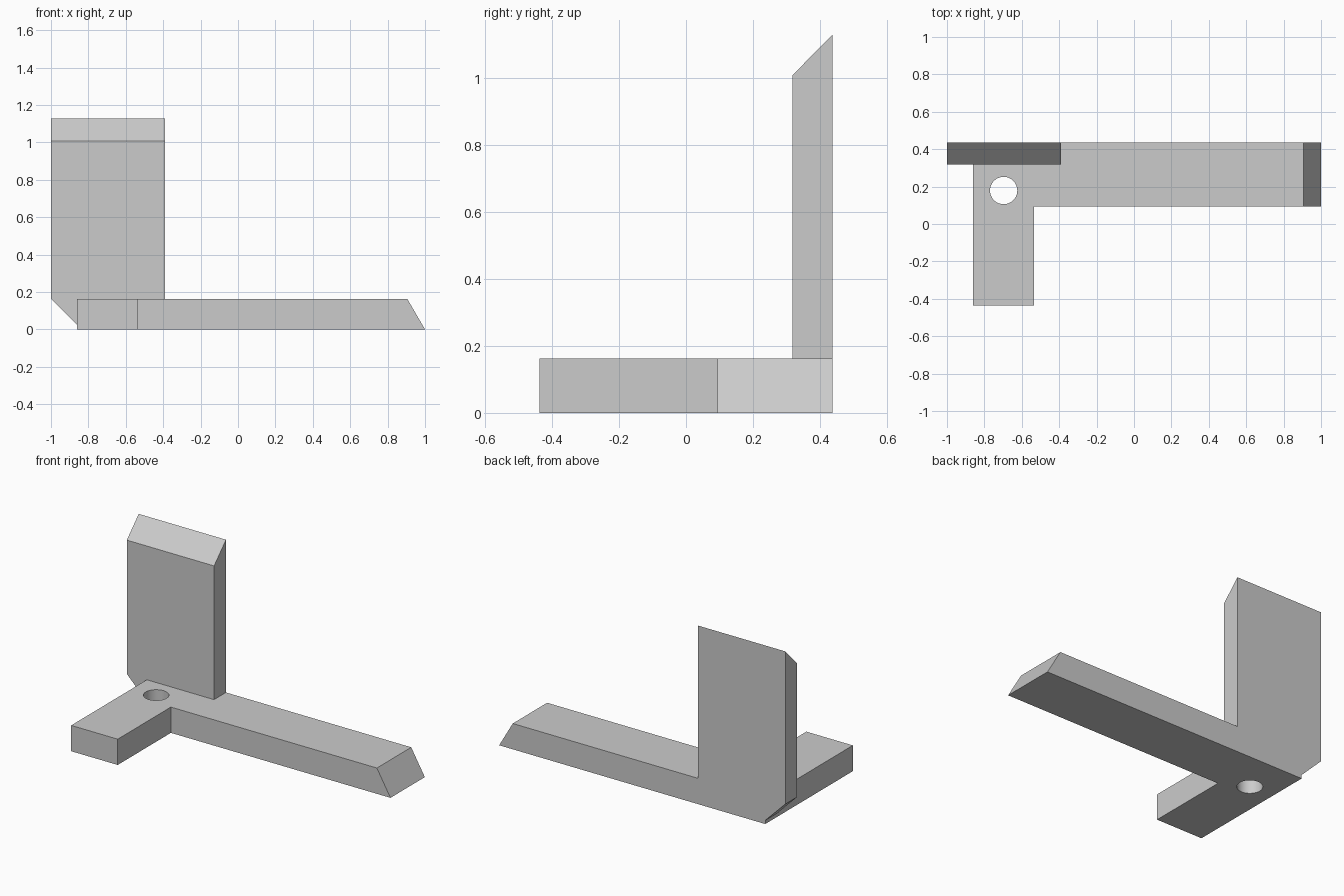
import bpy
import bmesh
import math
from mathutils import Vector

cube = bpy.data.objects.get("Cube")
if cube:
    bpy.data.objects.remove(cube, do_unlink=True)

THICK = 0.163
BACK, PLATE_FRONT = 0.437, 0.318

grey = bpy.data.materials.new("plain grey")
grey.use_nodes = True
colour = (0.6, 0.6, 0.6, 1)
grey.diffuse_color = colour
grey.node_tree.nodes["Principled BSDF"].inputs["Base Color"].default_value = colour


def prism(name, outline, depth, adjust=None):
    """Extrude a closed outline along depth, then adjust single vertices."""
    bm = bmesh.new()
    face = bm.faces.new([bm.verts.new(p) for p in outline])
    new = bmesh.ops.extrude_face_region(bm, geom=[face])["geom"]
    bmesh.ops.translate(bm, vec=Vector(depth),
                        verts=[g for g in new if isinstance(g, bmesh.types.BMVert)])
    for v in bm.verts:
        if adjust:
            adjust(v.co)
    bmesh.ops.recalc_face_normals(bm, faces=bm.faces)
    mesh = bpy.data.meshes.new(name)
    bm.to_mesh(mesh)
    bm.free()
    mesh.materials.append(grey)
    obj = bpy.data.objects.new(name, mesh)
    bpy.context.collection.objects.link(obj)
    return obj


def combine(target, other, operation):
    """Apply a boolean and discard the second part."""
    mod = target.modifiers.new(operation.lower(), "BOOLEAN")
    mod.operation = operation
    mod.solver = "EXACT"
    mod.object = other
    bpy.context.view_layer.objects.active = target
    bpy.ops.object.modifier_apply(modifier=mod.name)
    bpy.data.objects.remove(other, do_unlink=True)


# L-shaped base with a sloped arm end
def slope_arm_end(co):
    if co.x > 0.9 and co.z > 0.1:
        co.x = 0.905


L, R, INNER = -0.86, -0.535, 0.094
base_outline = [(L, -BACK, 0), (R, -BACK, 0), (R, INNER, 0),
                (1, INNER, 0), (1, BACK, 0), (L, BACK, 0)]
bracket = prism("l_bracket", base_outline, (0, 0, THICK), slope_arm_end)


# Upright plate with a sloped top and a cut lower corner
def slope_plate_top(co):
    if co.z > 1 and co.y < 0.4:
        co.z = 1.008


plate_outline = [(-1, THICK), (-1 + THICK, 0), (-0.39, 0), (-0.39, 1.128), (-1, 1.128)]
plate = prism("upright_plate", [(x, PLATE_FRONT, z) for x, z in plate_outline],
              (0, BACK - PLATE_FRONT, 0), slope_plate_top)
combine(bracket, plate, "UNION")

# Round through hole
circle = [(-0.697 + 0.073 * math.cos(a), 0.179 + 0.073 * math.sin(a), -0.1)
          for a in (math.tau * i / 48 for i in range(48))]
combine(bracket, prism("hole_cutter", circle, (0, 0, 0.5)), "DIFFERENCE")

bracket.select_set(True)
bpy.context.view_layer.objects.active = bracket
bpy.ops.object.shade_smooth_by_angle(angle=math.radians(30))
